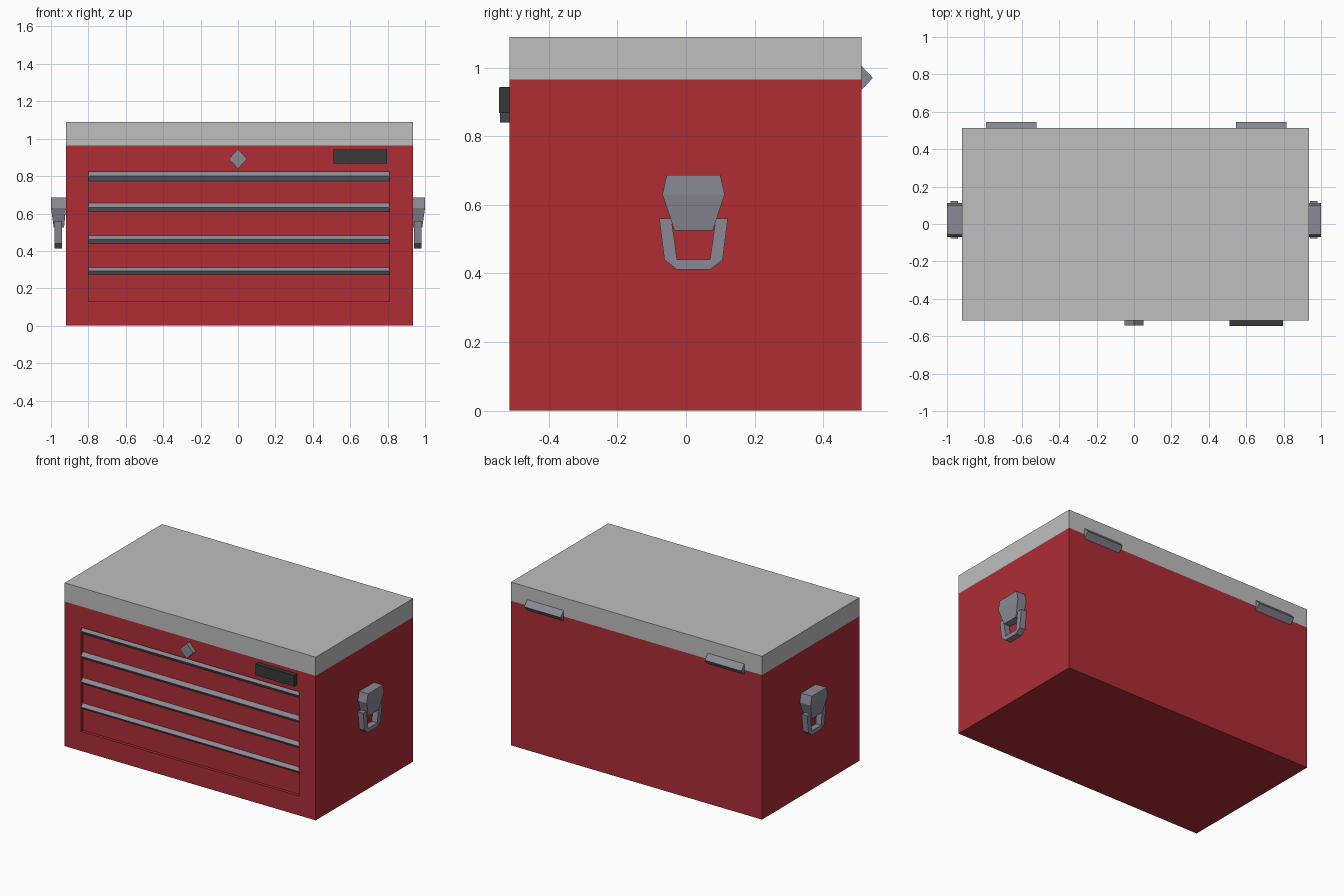
import bpy, bmesh
from mathutils import Vector

cube = bpy.data.objects.get("Cube")
if cube:
    bpy.data.objects.remove(cube, do_unlink=True)


def material(name, r, g, b):
    m = bpy.data.materials.new(name)
    m.use_nodes = True
    m.diffuse_color = (r, g, b, 1)
    m.node_tree.nodes["Principled BSDF"].inputs["Base Color"].default_value = (r, g, b, 1)
    return m


red = material("red_paint", 0.42, 0.026, 0.036)
lid_grey = material("lid_grey", 0.52, 0.52, 0.52)
metal = material("metal", 0.26, 0.25, 0.30)
black = material("badge_black", 0.04, 0.04, 0.042)


def finish(name, bm, mat):
    bmesh.ops.recalc_face_normals(bm, faces=bm.faces)
    mesh = bpy.data.meshes.new(name)
    bm.to_mesh(mesh)
    bm.free()
    mesh.materials.append(mat)
    obj = bpy.data.objects.new(name, mesh)
    bpy.context.collection.objects.link(obj)
    return obj


def prism_mesh(outline, axis, lo, hi):
    """Extrude an (x, z) outline along y, or a (y, z) outline along x."""
    bm = bmesh.new()
    place = (lambda a, b: (lo, a, b)) if axis == "x" else (lambda a, b: (a, lo, b))
    face = bm.faces.new([bm.verts.new(place(a, b)) for a, b in outline])
    new = bmesh.ops.extrude_face_region(bm, geom=[face])["geom"]
    step = Vector((hi - lo, 0, 0) if axis == "x" else (0, hi - lo, 0))
    bmesh.ops.translate(bm, vec=step, verts=[v for v in new if isinstance(v, bmesh.types.BMVert)])
    bmesh.ops.recalc_face_normals(bm, faces=bm.faces)
    return bm


def prism(name, outline, axis, lo, hi, mat):
    return finish(name, prism_mesh(outline, axis, lo, hi), mat)


def rect(a0, a1, z0, z1):
    return [(a0, z0), (a1, z0), (a1, z1), (a0, z1)]


LEFT, RIGHT, FRONT, BACK = -0.92, 0.935, -0.515, 0.512
SEAM, TOP = 0.965, 1.09
D0, D1, DRAWER_Y = -0.8, 0.81, -0.495

# Body with a sunken drawer panel in the front
bm = prism_mesh(rect(LEFT, RIGHT, 0, SEAM), "y", FRONT, BACK)
front = min(bm.faces, key=lambda f: f.calc_center_median().y)
bmesh.ops.inset_region(bm, faces=[front], thickness=0.1)
for v in front.verts:
    v.co.x = D0 if v.co.x < 0 else D1
    v.co.z = 0.13 if v.co.z < SEAM / 2 else 0.825
new = bmesh.ops.extrude_face_region(bm, geom=[front])["geom"]
for v in new:
    if isinstance(v, bmesh.types.BMVert):
        v.co.y = DRAWER_Y
if front.is_valid:
    bmesh.ops.delete(bm, geom=[front], context="FACES_ONLY")
finish("body", bm, red)

# Lid
prism("lid", rect(LEFT, RIGHT, SEAM, TOP), "y", FRONT, BACK, lid_grey)

# Ridged pull along the top of each drawer
for i, (z0, z1) in enumerate([(0.775, 0.824), (0.61, 0.655), (0.44, 0.482), (0.273, 0.312)]):
    ridge = [(DRAWER_Y, z0), (FRONT, (z0 + z1) / 2), (DRAWER_Y, z1)]
    prism(f"drawer_pull_{i + 1}", ridge, "x", D0, D1, metal)

# Diamond lock and dark badge
prism("lock", [(0, 0.84), (0.05, 0.892), (0, 0.943), (-0.05, 0.892)], "y", -0.543, FRONT, metal)
prism("badge", rect(0.51, 0.797, 0.868, 0.942), "y", -0.545, FRONT, black)

# Back hinges
for side, x0, x1 in [("right", -0.79, -0.52), ("left", 0.545, 0.815)]:
    prism(f"{side}_hinge", [(BACK, 0.935), (0.545, 0.97), (BACK, 1.005)], "x", x0, x1, metal)

# Side handles: tapered mount with a hanging bail
MID = 0.022
mount_rows = [(0.687, 0.078, 0.92, 1.0), (0.63, 0.091, 0.92, 1.0), (0.525, 0.056, 0.93, 0.985)]
half_bail = [(0.1, 0.56), (0.085, 0.44), (0.05, 0.412)]
inner = [(0.065, 0.56), (0.048, 0.44)]
bail = ([(MID + y, z) for y, z in half_bail] + [(MID - y, z) for y, z in half_bail[::-1]]
        + [(MID - y, z) for y, z in inner] + [(MID + y, z) for y, z in inner[::-1]])

for side, s in [("right", -1), ("left", 1)]:
    bm = bmesh.new()
    rows = [[bm.verts.new((s * x, MID + y, z)) for x, y in [(a, -w), (b, -w), (b, w), (a, w)]]
            for z, w, a, b in mount_rows]
    for upper, lower in zip(rows, rows[1:]):
        for k in range(4):
            n = (k + 1) % 4
            bm.faces.new([upper[k], upper[n], lower[n], lower[k]])
    bm.faces.new(rows[0])
    bm.faces.new(rows[-1])
    finish(f"{side}_handle_mount", bm, metal)
    prism(f"{side}_handle_bail", bail, "x", s * 0.94, s * 0.98, metal)
